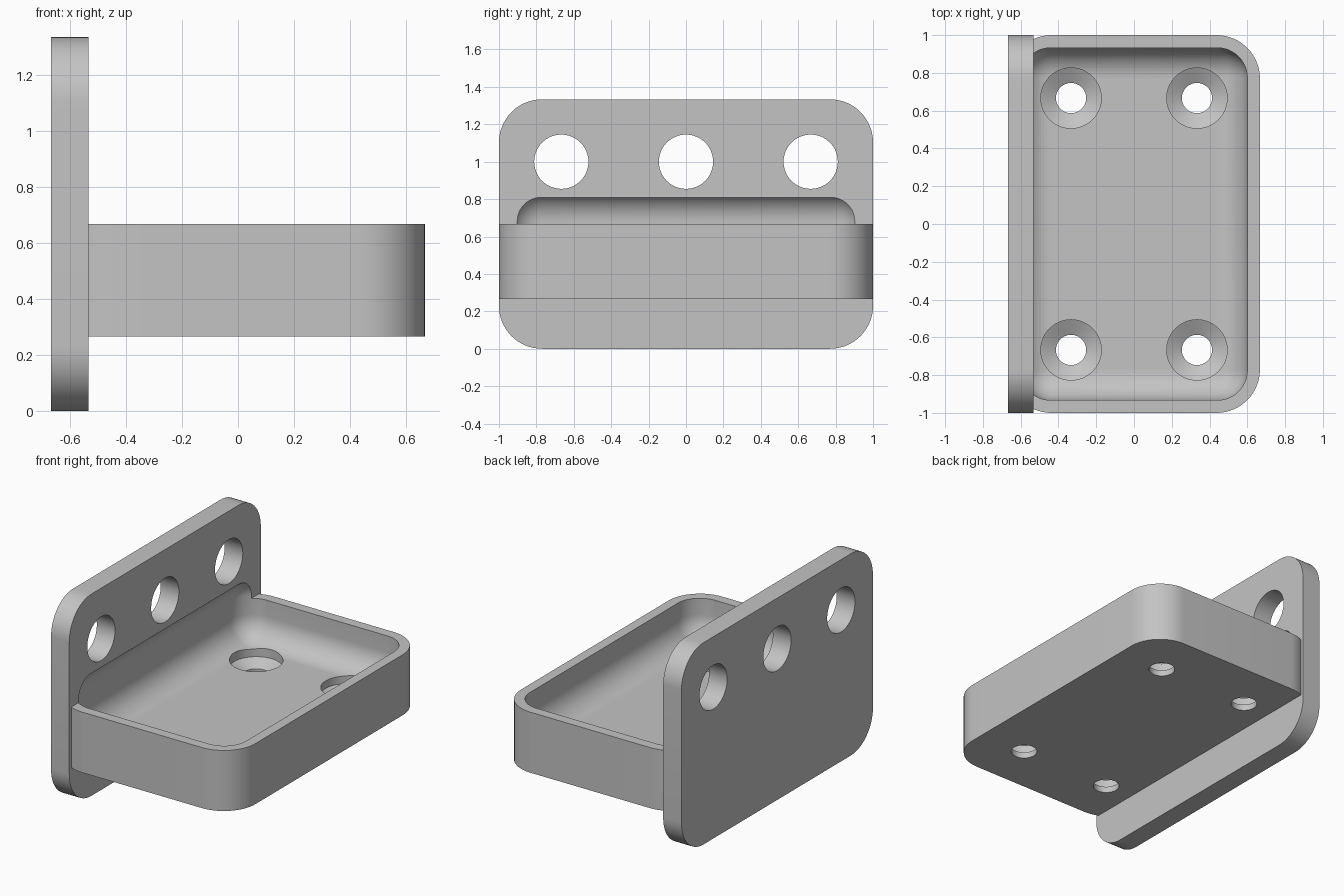
import bpy, bmesh
from math import cos, sin, pi, radians
from mathutils import Vector, Matrix

cube = bpy.data.objects.get("Cube")
if cube:
    bpy.data.objects.remove(cube, do_unlink=True)

grey = bpy.data.materials.new("light grey")
grey.use_nodes = True
grey.diffuse_color = (0.55, 0.55, 0.55, 1)
grey.node_tree.nodes["Principled BSDF"].inputs["Base Color"].default_value = (0.55, 0.55, 0.55, 1)

T = 2 / 15          # plate and floor thickness
X = 2 / 3           # half width, also the hole spacing
FACE = -X + T       # inner face of the plate
CORNER = 0.23


def to_object(name, bm):
    bmesh.ops.recalc_face_normals(bm, faces=bm.faces)
    mesh = bpy.data.meshes.new(name)
    bm.to_mesh(mesh)
    bm.free()
    mesh.materials.append(grey)
    obj = bpy.data.objects.new(name, mesh)
    bpy.context.collection.objects.link(obj)
    return obj


def rounded_slab(a, b, depth, radius, steps=16):
    """Rounded rectangle with half sizes a and b, raised from z = 0 to depth."""
    bm = bmesh.new()
    verts = []
    for i, (sx, sy) in enumerate([(1, 1), (-1, 1), (-1, -1), (1, -1)]):
        for k in range(steps + 1):
            t = (i + k / steps) * pi / 2
            verts.append(bm.verts.new((sx * (a - radius) + radius * cos(t),
                                       sy * (b - radius) + radius * sin(t), 0)))
    face = bm.faces.new(verts)
    top = bmesh.ops.extrude_face_region(bm, geom=[face])["geom"]
    bmesh.ops.translate(bm, vec=(0, 0, depth),
                        verts=[g for g in top if isinstance(g, bmesh.types.BMVert)])
    return bm


def turned(name, profile, matrix, sides=64):
    """Solid of revolution from (radius, height) pairs."""
    bm = bmesh.new()
    rings = [[bm.verts.new((r * cos(2 * pi * i / sides), r * sin(2 * pi * i / sides), z))
              for i in range(sides)] for r, z in profile]
    for lo, hi in zip(rings, rings[1:]):
        for i in range(sides):
            j = (i + 1) % sides
            bm.faces.new((lo[i], lo[j], hi[j], hi[i]))
    bm.faces.new(rings[0])
    bm.faces.new(rings[-1])
    bm.transform(matrix)
    return to_object(name, bm)


def combine(obj, other, operation):
    mod = obj.modifiers.new(operation.lower(), "BOOLEAN")
    mod.operation, mod.object, mod.solver = operation, other, "EXACT"
    bpy.context.view_layer.objects.active = obj
    bpy.ops.object.modifier_apply(modifier=mod.name)
    bpy.data.objects.remove(other, do_unlink=True)


# Upright mounting plate
bm = rounded_slab(X, 1, T, CORNER)
bm.transform(Matrix.Translation((-X, 0, X)) @ Matrix.Rotation(pi / 2, 4, "Y"))
bracket = to_object("tray_bracket", bm)

# Tray block, trimmed where it runs into the plate
bm = rounded_slab(X, 1, 0.4, CORNER)
bm.transform(Matrix.Translation((0, 0, 2 * T)))
cut = bmesh.ops.bisect_plane(bm, geom=bm.verts[:] + bm.edges[:] + bm.faces[:],
                             plane_co=(FACE - 0.03, 0, 0), plane_no=(-1, 0, 0), clear_outer=True)
bmesh.ops.holes_fill(bm, edges=[e for e in bm.edges if e.is_boundary])
combine(bracket, to_object("tray", bm), "UNION")

# Pocket with rounded edges, also cut shallowly into the plate
bm = bmesh.new()
bmesh.ops.create_cube(bm, size=1)
bm.transform(Matrix.Translation((0, 0, 0.62)) @ Matrix.Diagonal((1.2, 1.866, 0.44, 1)))
bmesh.ops.bevel(bm, geom=bm.edges[:], offset=0.16, segments=14, profile=0.5, affect="EDGES")
combine(bracket, to_object("pocket_cutter", bm), "DIFFERENCE")

# Three round holes through the plate
for y in (-X, 0, X):
    place = Matrix.Translation((-X - 0.05, y, 1)) @ Matrix.Rotation(pi / 2, 4, "Y")
    combine(bracket, turned("plate_hole_cutter", [(0.145, 0), (0.145, 0.25)], place), "DIFFERENCE")

# Four countersunk screw holes through the floor
screw = [(0.08, 0.2), (0.08, 0.307), (0.16, 0.35), (0.16, 0.45)]
for x in (-X / 2, X / 2):
    for y in (-X, X):
        combine(bracket, turned("screw_hole_cutter", screw, Matrix.Translation((x, y, 0))),
                "DIFFERENCE")

bpy.ops.object.select_all(action="DESELECT")
bracket.select_set(True)
bpy.context.view_layer.objects.active = bracket
bpy.ops.object.shade_smooth_by_angle(angle=radians(25))
